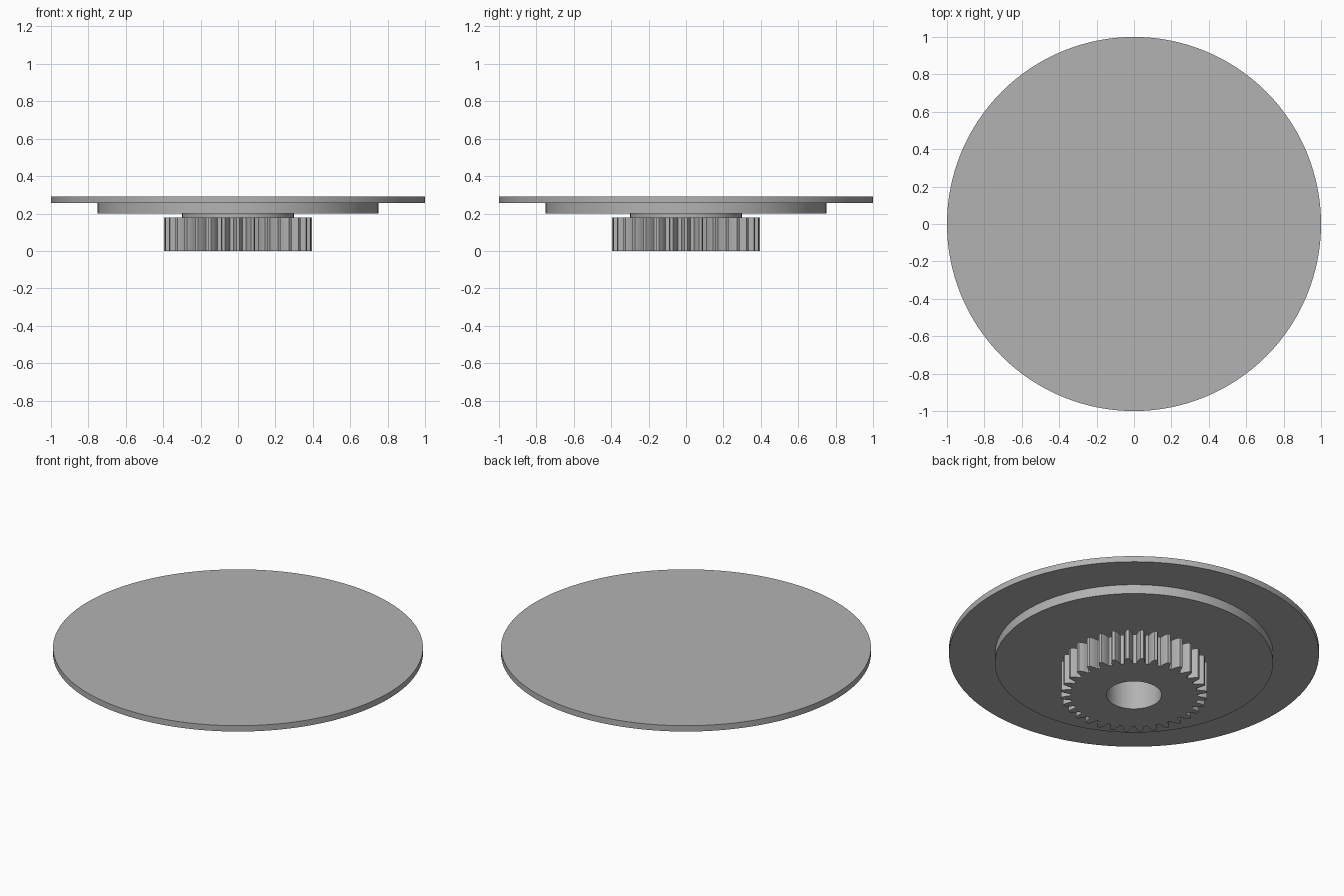
import bpy, bmesh, math

cube = bpy.data.objects.get("Cube")
if cube:
    bpy.data.objects.remove(cube, do_unlink=True)

GREY = (0.45, 0.45, 0.45, 1)
grey = bpy.data.materials.new("plain grey")
grey.use_nodes = True
grey.diffuse_color = GREY
grey.node_tree.nodes["Principled BSDF"].inputs["Base Color"].default_value = GREY

BORE = 0.149


def circle(radius, count=128):
    return [(radius, math.tau * i / count) for i in range(count)]


def gear_outline(tip, teeth):
    """Polar outline of a spur gear with curved flanks."""
    module = 2 * tip / (teeth + 2)
    pitch = tip - module
    base = pitch * math.cos(math.radians(20))
    root = tip - 2.25 * module

    def involute(r):
        a = math.acos(min(1, base / r))
        return math.tan(a) - a

    half_pitch = math.pi / (2 * teeth) + involute(pitch)
    flank = [(root, half_pitch * 1.12), (root + 0.3 * module, half_pitch)]
    for i in range(5):
        r = base + (tip - base) * i / 4
        flank.append((r, half_pitch - involute(r)))
    points = []
    for t in range(teeth):
        centre = math.tau * t / teeth
        points += [(r, centre - a) for r, a in flank]
        points += [(r, centre + a) for r, a in reversed(flank)]
    return points


def extrude_outlines(name, outlines, z0, z1):
    """Fill the area between closed outlines and extrude it upward."""
    bm = bmesh.new()
    edges = []
    for outline in outlines:
        vs = [bm.verts.new((r * math.cos(a), r * math.sin(a), z0)) for r, a in outline]
        edges += [bm.edges.new((v, vs[i - 1])) for i, v in enumerate(vs)]
    if len(outlines) == 1:
        bm.faces.new(vs)
    else:
        bmesh.ops.triangle_fill(bm, edges=edges, use_beauty=True)
    result = bmesh.ops.extrude_face_region(bm, geom=bm.faces[:], use_keep_orig=True)
    top = [g for g in result["geom"] if isinstance(g, bmesh.types.BMVert)]
    bmesh.ops.translate(bm, verts=top, vec=(0, 0, z1 - z0))
    bmesh.ops.recalc_face_normals(bm, faces=bm.faces[:])
    mesh = bpy.data.meshes.new(name)
    bm.to_mesh(mesh)
    bm.free()
    mesh.materials.append(grey)
    obj = bpy.data.objects.new(name, mesh)
    bpy.context.collection.objects.link(obj)
    bpy.ops.object.select_all(action="DESELECT")
    obj.select_set(True)
    bpy.context.view_layer.objects.active = obj
    bpy.ops.object.shade_smooth_by_angle(angle=math.radians(25))
    return obj


# Toothed drive wheel with its bore, then the spacer collar
extrude_outlines("drive_gear", [gear_outline(0.396, 32), circle(BORE, 64)], 0, 0.18)
extrude_outlines("spacer_collar", [circle(0.299), circle(BORE, 64)], 0.18, 0.2)

# Stepped round plate
extrude_outlines("lower_disc", [circle(0.752)], 0.2, 0.255)
extrude_outlines("top_disc", [circle(1.0)], 0.255, 0.29)
